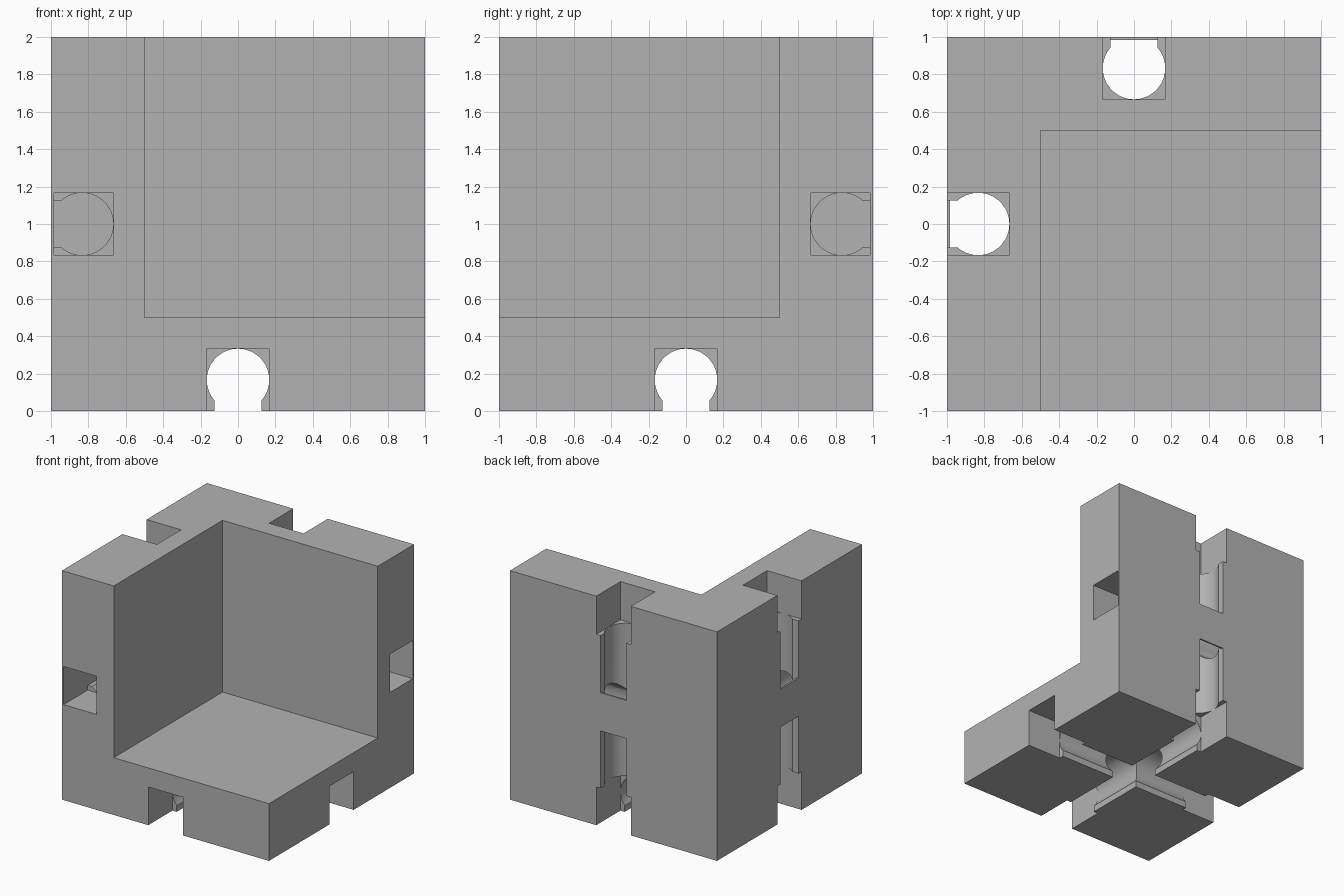
import bpy, bmesh, math

cube = bpy.data.objects.get("Cube")
if cube:
    bpy.data.objects.remove(cube, do_unlink=True)

R = 1 / 6          # bore radius, also half the end pocket
SLOT = 0.125       # half width of the slot
SKIN = 0.015       # thin cover over the level channels
LIP = 0.04
OUT = 0.1          # cutter overshoot

grey = bpy.data.materials.new("plain grey")
grey.use_nodes = True
colour = (0.45, 0.45, 0.45, 1)
grey.diffuse_color = colour
grey.node_tree.nodes["Principled BSDF"].inputs["Base Color"].default_value = colour


def prism(name, profile, t0, t1, place):
    """Extrude a (width, depth) profile from t0 to t1; place maps to 3D."""
    bm = bmesh.new()
    rings = [[bm.verts.new(place(t, w, d)) for w, d in profile] for t in (t0, t1)]
    bm.faces.new(rings[0])
    bm.faces.new(rings[1])
    n = len(profile)
    for i in range(n):
        j = (i + 1) % n
        bm.faces.new((rings[0][i], rings[0][j], rings[1][j], rings[1][i]))
    bmesh.ops.recalc_face_normals(bm, faces=bm.faces)
    mesh = bpy.data.meshes.new(name)
    bm.to_mesh(mesh)
    bm.free()
    mesh.materials.append(grey)
    obj = bpy.data.objects.new(name, mesh)
    bpy.context.collection.objects.link(obj)
    return obj


def rect(half, d0, d1):
    return [(-half, d0), (half, d0), (half, d1), (-half, d1)]


def keyhole(steps=56):
    """Round bore joined to a straight slot."""
    a = math.asin(SLOT / R)
    pts = [(-SLOT, SKIN), (SLOT, SKIN)]
    for i in range(steps + 1):
        ang = a + (2 * math.pi - 2 * a) * i / steps
        pts.append((R * math.sin(ang), R - R * math.cos(ang)))
    return pts


# Corner block: a cube with its open octant removed
block = prism("corner_block", [(-1, 0), (1, 0), (1, 2), (-1, 2)], -1, 1,
              lambda t, w, d: (w, t, d))


def cut(profile, t0, t1, place):
    cutter = prism("channel_cutter", profile, t0, t1, place)
    cutter.hide_render = True
    mod = block.modifiers.new("channel", "BOOLEAN")
    mod.operation, mod.solver, mod.object = "DIFFERENCE", "EXACT", cutter
    bpy.context.view_layer.update()
    result = bpy.data.meshes.new_from_object(
        block.evaluated_get(bpy.context.evaluated_depsgraph_get()))
    block.modifiers.clear()
    block.data = result
    bpy.data.objects.remove(cutter, do_unlink=True)


cut([(-0.5, 0.5), (2, 0.5), (2, 3), (-0.5, 3)], -2, 0.5, lambda t, w, d: (w, t, d))

END, POCKET = 1 + OUT, 1 - 2 * R
INNER = 1 - SKIN


def bottom_x(t, w, d): return (t, w, d)
def bottom_y(t, w, d): return (w, t, d)
def back_upright(t, w, d): return (w, 1 - d, 1 + t)
def left_upright(t, w, d): return (d - 1, w, 1 + t)
def back_level(t, w, d): return (t, 1 - d, 1 + w)
def left_level(t, w, d): return (d - 1, -t, 1 + w)


# Bores; the level ones stop at the skin of the closed corner
for place in (bottom_x, bottom_y, back_upright, left_upright):
    cut(keyhole(), -END, END, place)
for place in (back_level, left_level):
    cut(keyhole(), -INNER, END, place)

# Slot openings; the upright ones leave a bridge across the middle
for place in (bottom_x, bottom_y):
    cut(rect(SLOT, -OUT, LIP), -END, END, place)
for place in (back_upright, left_upright):
    cut(rect(SLOT, -OUT, LIP), -END, -R, place)
    cut(rect(SLOT, -OUT, LIP), R, END, place)

# Square pockets where the channels reach the edges
for place in (bottom_x, bottom_y):
    cut(rect(R, -OUT, 2 * R), POCKET, END, place)
    cut(rect(R, -OUT, 2 * R), -END, -POCKET, place)
for place in (back_upright, left_upright):
    cut(rect(R, -OUT, 2 * R), POCKET, END, place)
for place in (back_level, left_level):
    cut(rect(R, SKIN, 2 * R), POCKET, END, place)

bpy.ops.object.select_all(action="DESELECT")
block.select_set(True)
bpy.context.view_layer.objects.active = block
bpy.ops.object.shade_smooth_by_angle(angle=math.radians(30))
